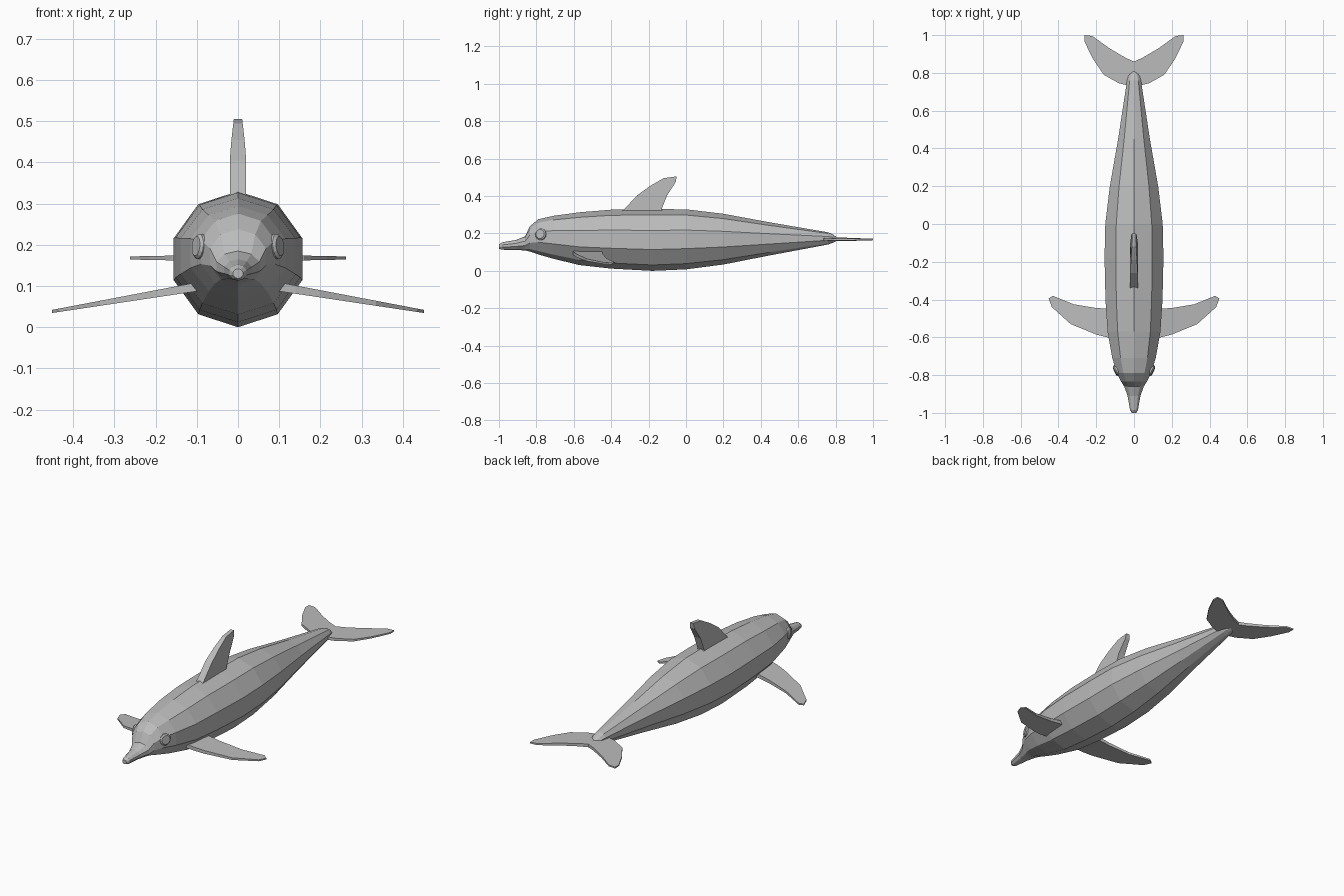
import bpy
import math
from mathutils import Vector

cube = bpy.data.objects.get("Cube")
if cube:
    bpy.data.objects.remove(cube, do_unlink=True)

grey = bpy.data.materials.new("dolphin_grey")
grey.use_nodes = True
color = (0.5, 0.5, 0.5, 1)
grey.diffuse_color = color
grey.node_tree.nodes["Principled BSDF"].inputs["Base Color"].default_value = color


def make(name, verts, faces):
    mesh = bpy.data.meshes.new(name)
    mesh.from_pydata(verts, [], faces)
    mesh.materials.append(grey)
    obj = bpy.data.objects.new(name, mesh)
    bpy.context.collection.objects.link(obj)
    # consistent outward normals
    bpy.context.view_layer.objects.active = obj
    obj.select_set(True)
    bpy.ops.object.mode_set(mode="EDIT")
    bpy.ops.mesh.select_all(action="SELECT")
    bpy.ops.mesh.normals_make_consistent(inside=False)
    bpy.ops.object.mode_set(mode="OBJECT")
    obj.select_set(False)
    return obj


def loft(name, rings):
    """Join equal-length rings of points and cap both ends."""
    n = len(rings[0])
    faces = [list(range(n)), list(range((len(rings) - 1) * n, len(rings) * n))]
    for r in range(len(rings) - 1):
        for i in range(n):
            j = (i + 1) % n
            faces.append([r * n + i, r * n + j, (r + 1) * n + j, (r + 1) * n + i])
    return make(name, [p for ring in rings for p in ring], faces)


# Body: ten-sided sections given as y, half width, top, bottom
sections = [
    (-1.0, .012, .142, .118), (-.985, .021, .152, .113), (-.91, .034, .165, .112),
    (-.86, .052, .185, .109), (-.835, .068, .238, .103), (-.79, .09, .276, .088),
    (-.71, .115, .294, .065), (-.57, .14, .313, .031), (-.4, .151, .327, .012),
    (-.18, .156, .33, 0), (0, .152, .329, .008), (.2, .128, .305, .034),
    (.45, .084, .259, .083), (.76, .037, .206, .141), (.785, .03, .195, .15),
    (.81, .006, .176, .162),
]
SIDES = 10
rings = []
for y, half, top, bottom in sections:
    mid, height = (top + bottom) / 2, (top - bottom) / 2
    width = half / math.sin(math.radians(72))
    rings.append([(width * math.sin(math.tau * i / SIDES), y,
                   mid + height * math.cos(math.tau * i / SIDES)) for i in range(SIDES)])
loft("body", rings)


def fin(name, outline, place, thickness):
    """Thin tapered plate: place maps outline points, thickness gives the offset."""
    sides = [[Vector(place(u, v)) + s * Vector(thickness(u, v)) for u, v in outline]
             for s in (-1, 1)]
    return loft(name, sides)


# Dorsal fin, outline in y and z
fin("dorsal_fin",
    [(-.36, .30), (-.33, .33), (-.26, .405), (-.19, .455), (-.12, .495), (-.05, .505),
     (-.055, .475), (-.1, .405), (-.13, .33), (-.12, .30)],
    lambda y, z: (0, y, z),
    lambda y, z: (.02 if z < .42 else .02 - (z - .42) * .115, 0, 0))

flipper = [(.09, -.605), (.14, -.6), (.2, -.585), (.335, -.53), (.435, -.44),
           (.452, -.395), (.43, -.38), (.32, -.425), (.2, -.445), (.09, -.45)]
fluke = [(0, .725), (.08, .745), (.16, .79), (.215, .87), (.262, .965), (.262, 1),
         (.22, .995), (.13, .93), (.045, .88), (0, .86)]

for side, s in (("left", 1), ("right", -1)):
    # Pectoral flipper, sloping down and outward
    fin(side + "_flipper", flipper,
        lambda x, y: (s * x, y, .098 - (x - .1) * .17),
        lambda x, y: (0, 0, .011 - (x - .09) * .02))
    # Tail fluke
    fin(side + "_fluke", fluke,
        lambda x, y: (s * x, y, .168),
        lambda x, y: (0, 0, .009 - x * .02))
    # Eye: shallow round button, turned slightly forward
    normal = Vector((s * .9, -.4, .1)).normalized()
    along = normal.cross(Vector((0, 0, 1))).normalized()
    up = along.cross(normal)
    centre = Vector((s * .095, -.777, .196))
    loft(side + "_eye", [
        [centre + normal * d + r * (along * math.cos(math.tau * k / 14)
                                    + up * math.sin(math.tau * k / 14)) for k in range(14)]
        for d, r in ((-.02, .031), (.002, .031), (.008, .024))])
